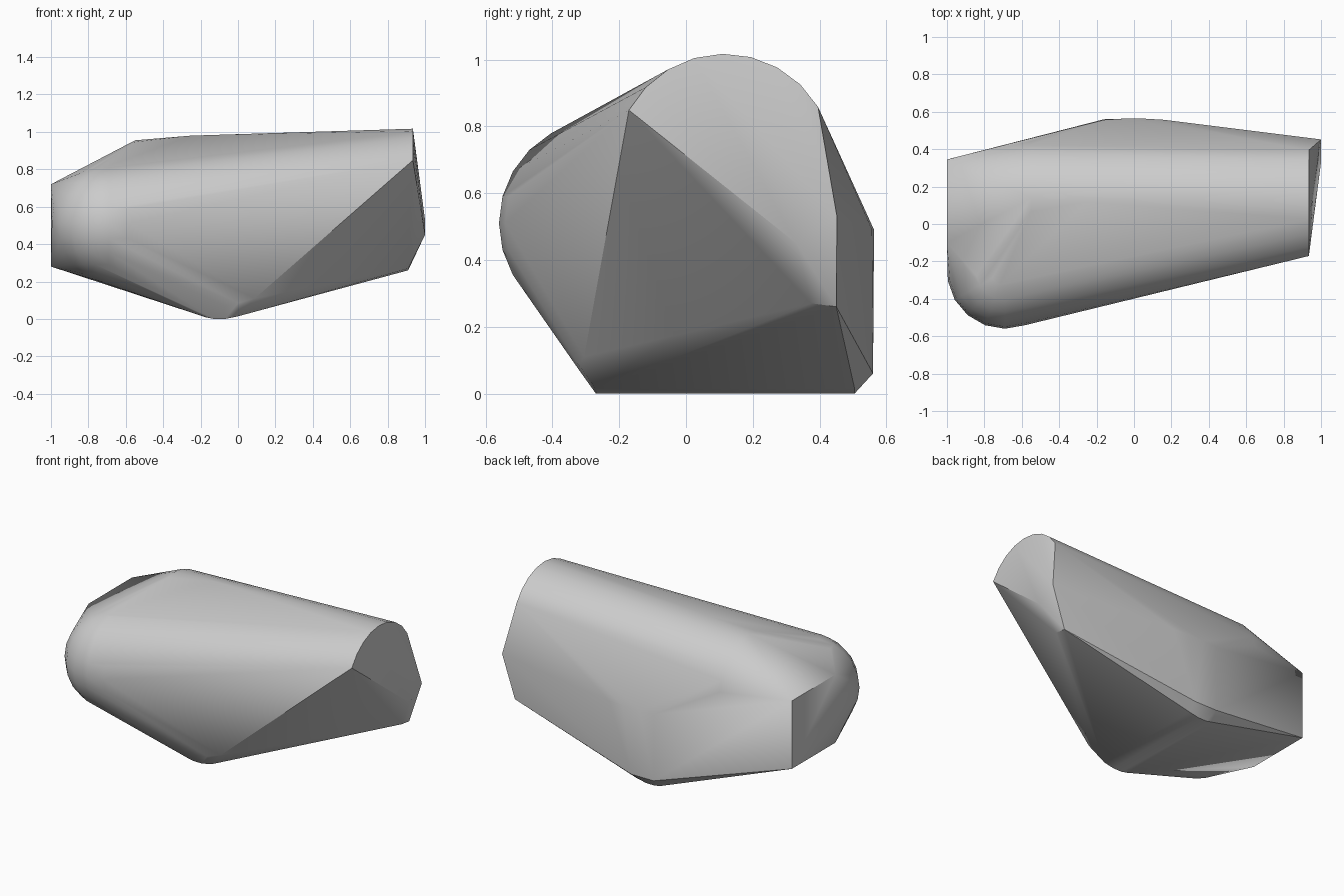
import bpy, bmesh, math
from mathutils import Vector, Matrix

cube = bpy.data.objects.get("Cube")
if cube:
    bpy.data.objects.remove(cube)

grey = bpy.data.materials.new("stone_grey")
grey.use_nodes = True
colour = (0.6, 0.6, 0.6, 1)
grey.diffuse_color = colour
grey.node_tree.nodes["Principled BSDF"].inputs["Base Color"].default_value = colour

bm = bmesh.new()


def arc(x, y, z, radius, start, end, steps):
    """Points of an arc across the body at a given x."""
    for i in range(steps + 1):
        t = math.radians(start + (end - start) * i / steps)
        bm.verts.new((x, y + radius * math.cos(t), z + radius * math.sin(t)))


# Rounded nose
bmesh.ops.create_uvsphere(bm, u_segments=18, v_segments=12, radius=0.31,
                          matrix=Matrix.Translation((-0.69, -0.25, 0.51)))

# Flat side behind the nose
for y in (-0.1, 0.345):
    for z in (0.28, 0.72):
        bm.verts.new((-1, y, z))

# Rounded upper back, from the sloped end to the cut end
arc(-0.55, 0.14, 0.65, 0.305, 8, 104, 7)
arc(0.935, 0.115, 0.69, 0.327, 31, 151, 8)
bm.verts.new((-0.25, 0.12, 0.98))

# Corners under the cut end
for p in ((1, 0.33, 0.45), (1, 0.452, 0.53), (0.91, 0.375, 0.27), (0.91, 0.45, 0.26)):
    bm.verts.new(p)

# Softened keel and rear bulge
for x, z in ((-0.17, 0.008), (-0.13, 0), (-0.07, 0), (0, 0.014)):
    bm.verts.new((x, -0.27, z))
    bm.verts.new((x, 0.505, z))
    bm.verts.new((x, -0.32, z + 0.07))
bm.verts.new((0.09, -0.305, 0.11))
for x, y in ((-0.16, 0.557), (-0.06, 0.563), (0.06, 0.563), (0.16, 0.557)):
    bm.verts.new((x, y, 0.49))
for x in (-0.16, -0.08, 0):
    bm.verts.new((x, 0.56, 0.06))

# Wrap everything in one convex skin
hull = bmesh.ops.convex_hull(bm, input=bm.verts[:])
skin = {g for g in hull["geom"] if isinstance(g, bmesh.types.BMFace)}
bmesh.ops.delete(bm, geom=[f for f in bm.faces if f not in skin], context="FACES_ONLY")
bmesh.ops.delete(bm, geom=[e for e in bm.edges if not e.link_faces], context="EDGES")
bmesh.ops.delete(bm, geom=[v for v in bm.verts if not v.link_faces], context="VERTS")
bmesh.ops.dissolve_limit(bm, angle_limit=math.radians(1.5),
                         verts=bm.verts[:], edges=bm.edges[:])
bmesh.ops.recalc_face_normals(bm, faces=bm.faces[:])

mesh = bpy.data.meshes.new("stone_body")
bm.to_mesh(mesh)
bm.free()
mesh.materials.append(grey)
body = bpy.data.objects.new("stone_body", mesh)
bpy.context.collection.objects.link(body)
bpy.context.view_layer.objects.active = body
body.select_set(True)
bpy.ops.object.shade_smooth_by_angle(angle=math.radians(30))
